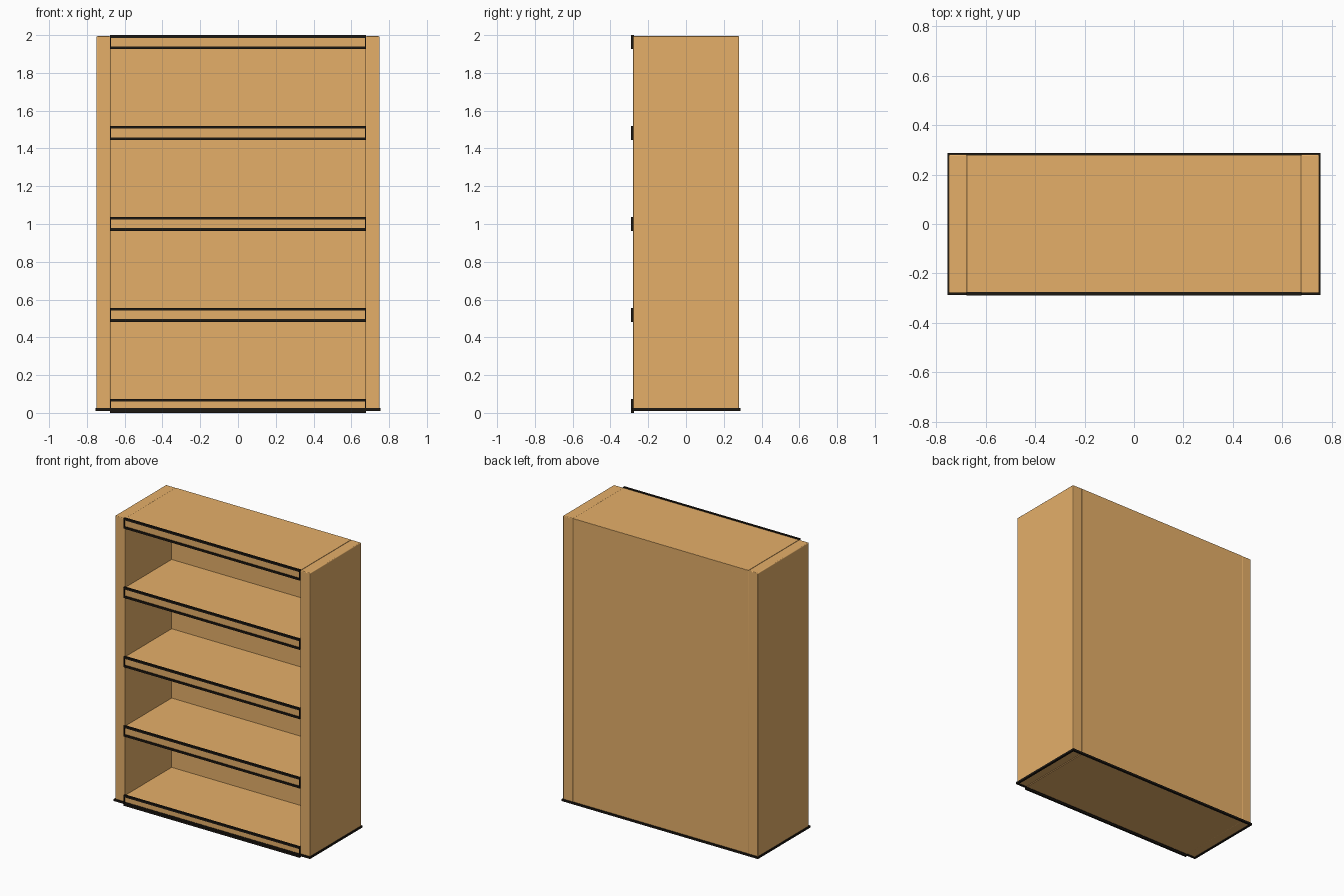
import bpy

if "Cube" in bpy.data.objects:
    bpy.data.objects.remove(bpy.data.objects["Cube"], do_unlink=True)


def make_material(name, colour):
    mat = bpy.data.materials.new(name)
    mat.use_nodes = True
    mat.diffuse_color = colour
    mat.node_tree.nodes["Principled BSDF"].inputs["Base Color"].default_value = colour
    return mat


wood = make_material("light wood", (0.783, 0.429, 0.141, 1))
trim = make_material("black trim", (0.012, 0.009, 0.006, 1))


def box(name, low, high, mat, bevel=0):
    """Box between two opposite corners, with optional small rounded edges."""
    bpy.ops.mesh.primitive_cube_add(
        size=1, location=[(a + b) / 2 for a, b in zip(low, high)])
    obj = bpy.context.object
    obj.name = name
    obj.scale = [b - a for a, b in zip(low, high)]
    bpy.ops.object.transform_apply(location=False, rotation=False, scale=True)
    obj.data.materials.append(mat)
    if bevel:
        mod = obj.modifiers.new("soft edges", "BEVEL")
        mod.width = bevel
        mod.segments = 3
        bpy.ops.object.shade_smooth_by_angle()


RADIUS = 0.007


def strip(name, start, end, half_width=RADIUS):
    """Thin trim strip along an axis-aligned line."""
    half = (half_width, RADIUS, RADIUS)
    low = [min(a, b) - h for a, b, h in zip(start, end, half)]
    high = [max(a, b) + h for a, b, h in zip(start, end, half)]
    box(name, low, high, trim)


inner, outer = 0.675, 0.75
front, back, back_inside = -0.28, 0.281, 0.235
foot, top = 0.016, 1.994
shelf_front, shelf_height = -0.283, 0.06

# Side panels
box("left_side_panel", (inner, front, foot), (outer, back, top), wood, 0.005)
box("right_side_panel", (-outer, front, foot), (-inner, back, top), wood, 0.005)

# Back panel
box("back_panel", (-inner, back_inside, foot), (inner, back - 0.001, top - 0.001), wood)

# Evenly spaced shelves with outlined front edges
count = 5
step = (top - shelf_height - RADIUS) / (count - 1)
for i in range(count):
    z = RADIUS + i * step
    z_top = z + shelf_height
    name = f"shelf_{i + 1}"
    box(name, (-inner, shelf_front, max(z, foot - 0.003)),
        (inner, back - 0.002, z_top), wood)
    for label, height in (("lower", z), ("upper", min(z_top, 2 - RADIUS))):
        strip(f"{name}_{label}_trim", (-inner, shelf_front, height),
              (inner, shelf_front, height), 0.003)
    for label, x in (("left", inner), ("right", -inner)):
        strip(f"{name}_{label}_trim", (x, shelf_front, z),
              (x, shelf_front, min(z_top, 2 - RADIUS)), 0.003)

# Trim around the base
edge, base_z = outer - 0.002, foot + 0.002
corners = [(-edge, front, base_z), (edge, front, base_z),
           (edge, back, base_z), (-edge, back, base_z)]
for i, corner in enumerate(corners):
    strip(f"base_trim_{i + 1}", corner, corners[(i + 1) % len(corners)])
